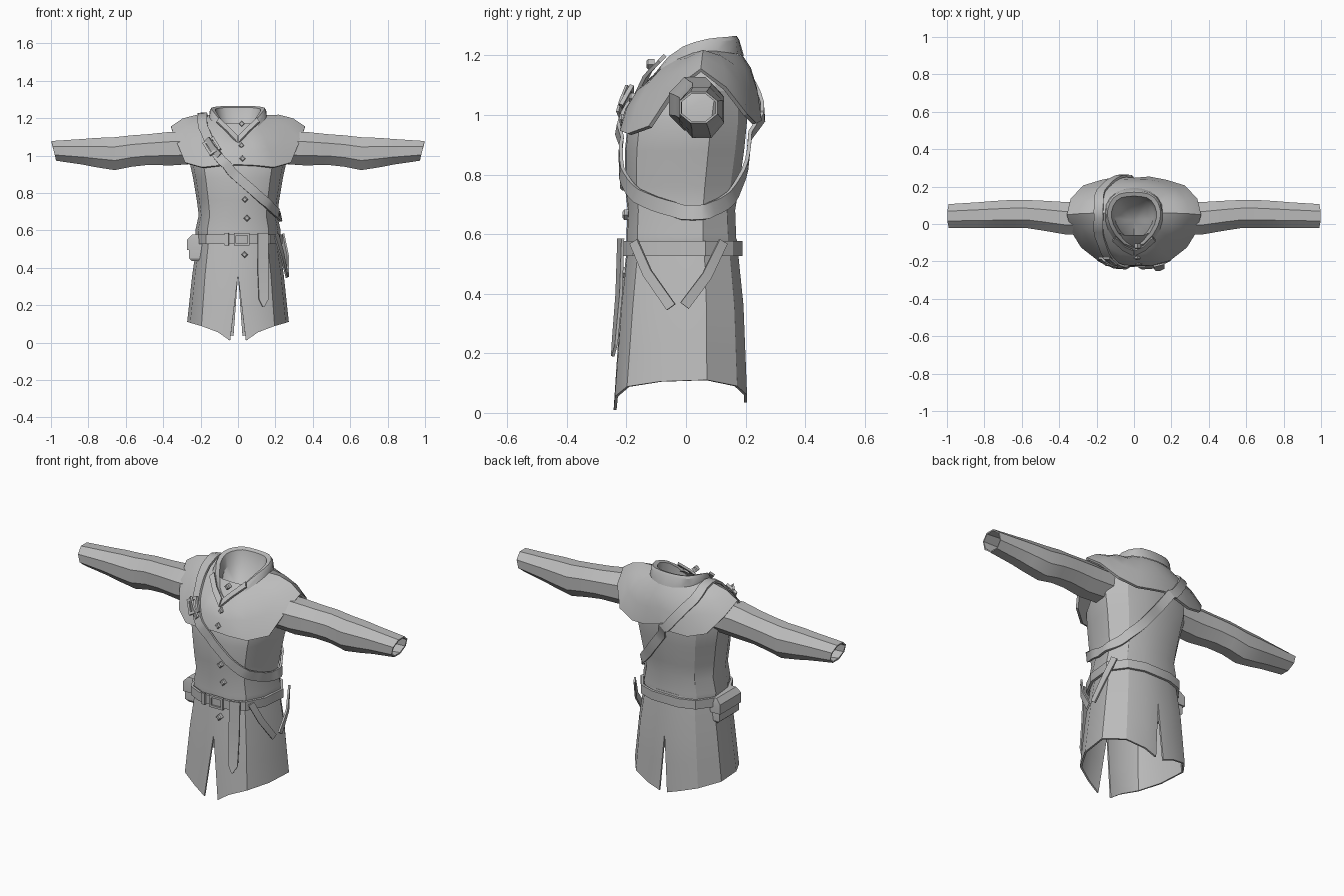
import bpy, bmesh, math
from mathutils import Vector
from mathutils.bvhtree import BVHTree

if "Cube" in bpy.data.objects:
    bpy.data.objects.remove(bpy.data.objects["Cube"])

cloth = bpy.data.materials.new("grey_cloth")
cloth.diffuse_color = (0.5, 0.5, 0.5, 1)
cloth.use_nodes = True
cloth.node_tree.nodes["Principled BSDF"].inputs["Base Color"].default_value = cloth.diffuse_color


def loft(name, rings, closed=True, loop=False, cap=None, thick=0.0, mirror=False):
    """Skin a list of equal-length point rings."""
    bm = bmesh.new()
    vs = [[bm.verts.new(p) for p in r] for r in rings]
    n = len(rings[0])
    pairs = list(zip(vs, vs[1:])) + ([(vs[-1], vs[0])] if loop else [])
    for a, b in pairs:
        for i in range(n if closed else n - 1):
            j = (i + 1) % n
            bm.faces.new((a[i], a[j], b[j], b[i]))
    if cap:
        c = bm.verts.new(cap)
        for i in range(n):
            bm.faces.new((vs[-1][i], vs[-1][(i + 1) % n], c))
    bmesh.ops.recalc_face_normals(bm, faces=bm.faces)
    me = bpy.data.meshes.new(name)
    bm.to_mesh(me)
    bm.free()
    ob = bpy.data.objects.new(name, me)
    bpy.context.collection.objects.link(ob)
    me.materials.append(cloth)
    if mirror:
        ob.modifiers.new("mirror", 'MIRROR')
    if thick:
        s = ob.modifiers.new("thickness", 'SOLIDIFY')
        s.thickness, s.offset = thick, 0
    return ob


def full(half):
    """Complete a half ring (front to back, x >= 0) with its mirror image."""
    return half + [(-x, y, z) for x, y, z in half[-2:0:-1]]


SECTION = [(0, -1), (.4, -.98), (.72, -.8), (.94, -.3), (1, .4), (.72, .85), (.35, 1), (0, 1)]


def body_half(z, rx, yf, yb):
    c, r = (yf + yb) / 2, (yb - yf) / 2
    return [(x * rx, c + y * r, z) for x, y in SECTION]


# Torso
torso = loft("tunic_torso", [full(body_half(*r)) for r in (
    (.575, .226, -.2, .168), (.6, .228, -.2, .168), (.68, .21, -.196, .165), (.76, .22, -.205, .178),
    (.88, .24, -.205, .195), (.98, .262, -.195, .205), (1.08, .24, -.14, .2), (1.17, .14, -.06, .17))])

# Skirt, slit at front and back, hem lower at the slits
HEM = [.01, .055, .088, .105, .11, .09, .06, .035]
top = body_half(.585, .207, -.19, .165)
mid = body_half(.36, .24, -.215, .188)
hem = [(x, y, HEM[i]) for i, (x, y, z) in enumerate(body_half(0, .267, -.238, .2))]
hem[0] = (.042, hem[0][1], HEM[0])
hem[-1] = (.024, hem[-1][1], HEM[-1])
low = [tuple((a + b) / 2 for a, b in zip(p, q)) for p, q in zip(mid, hem)]
loft("skirt", [top, mid, low, hem], closed=False, thick=.01, mirror=True)

# Shoulder mantle, arched over the arms
NECK = [(0, -.135, 1.08), (.05, -.12, 1.11), (.1, -.08, 1.15), (.13, -.03, 1.18), (.145, .02, 1.2),
        (.145, .06, 1.21), (.14, .1, 1.21), (.12, .135, 1.205), (.085, .165, 1.2), (.04, .18, 1.195),
        (0, .185, 1.195)]
EDGE = [(0, -.215, .95), (.1, -.215, .945), (.19, -.19, .935), (.28, -.12, .96), (.33, -.04, 1.08),
        (.355, .05, 1.15), (.335, .13, 1.09), (.27, .2, 1.0), (.17, .23, .97), (.08, .247, .98),
        (0, .24, 1.0)]


def mantle_ring(t):
    out = []
    for a, b in zip(NECK, EDGE):
        a, b = Vector(a), Vector(b)
        p = a.lerp(b, t)
        radial = Vector((b.x, b.y, 0)).normalized()
        p += (radial * .012 + Vector((0, 0, .024))) * math.sin(math.pi * t)
        p.x = p.x if a.x else 0
        out.append(tuple(p))
    return full(out)


mantle = loft("shoulder_mantle", [mantle_ring(t) for t in (0, .3, .65, 1)], thick=.014)

# Collar: outer leaf, rolled top, inner wall with closed bottom
TOP = [(0, -.125, 1.1), (.055, -.105, 1.14), (.1, -.06, 1.195), (.128, -.01, 1.23), (.14, .03, 1.245),
       (.142, .07, 1.255), (.13, .11, 1.26), (.11, .14, 1.262), (.08, .16, 1.265), (.04, .168, 1.265),
       (0, .17, 1.265)]


def shrink(pts, k, dz):
    return [(x * k, .03 + (y - .03) * k, z + dz) for x, y, z in pts]


loft("collar", [full(r) for r in (shrink(NECK, 1.06, .004), shrink(TOP, 1.06, -.012), TOP,
                                  shrink(TOP, .85, -.008), shrink(TOP, .74, -.07))], cap=(0, .02, 1.06))
# Collar opening lapels
for s, n in ((1, "left"), (-1, "right")):
    loft("collar_lapel_" + n, [[(s * .004, -.168, 1.068), (s * .06, -.14, 1.128), (s * .115, -.09, 1.18)],
                               [(s * .004, -.14, 1.105), (s * .05, -.118, 1.15), (s * .1, -.07, 1.2)]],
         closed=False, thick=.012)

# Sleeves: x, y centre, z centre, y radius, z radius
SLEEVE = [(.2, .03, 1.04, .085, .08), (.36, .03, 1.037, .085, .088), (.48, .044, 1.032, .078, .08),
          (.57, .053, 1.024, .073, .082), (.66, .053, 1.01, .073, .086), (.76, .05, 1.016, .07, .076),
          (.83, .048, 1.02, .066, .066), (.985, .042, 1.025, .062, .05)]
for s, n in ((1, "left"), (-1, "right")):
    rings = []
    for x, yc, zc, ry, rz in SLEEVE:
        ring = []
        for i in range(8):
            a = math.pi * (i + .5) / 4
            tilt = .014 * math.sin(a) if x > .9 else 0
            ring.append((s * (x + tilt), yc + 1.06 * ry * math.cos(a), zc + 1.06 * rz * math.sin(a)))
        rings.append(ring)
    loft("sleeve_" + n, rings, thick=.008)


def surface(*obs):
    v, f = [], []
    for o in obs:
        k = len(v)
        v += [p.co.copy() for p in o.data.vertices]
        f += [[i + k for i in p.vertices] for p in o.data.polygons]
    return BVHTree.FromPolygons(v, f)


body = surface(torso, mantle)


def outward(p, n):
    return n if n.dot(p - Vector((0, .02, .85))) > 0 else -n


def strap(name, pts, width, closed=False, snap=None, steps=1, thick=.01):
    """Flat ribbon along a path, optionally laid on the body."""
    pts = [Vector(p) for p in pts]
    n = len(pts)
    if steps > 1:
        path = []
        for i in range(n):
            a, b, c, d = (pts[(i + k) % n] for k in (-1, 0, 1, 2))
            for j in range(steps):
                t = j / steps
                path.append(.5 * (2 * b + (c - a) * t + (2 * a - 5 * b + 4 * c - d) * t * t
                                  + (3 * b - a - 3 * c + d) * t ** 3))
        pts, n = path, len(path)
    norms = [Vector((p.x, p.y + .02, 0)).normalized() for p in pts]
    if snap:
        for i, p in enumerate(pts):
            q, nn, _, _ = snap.find_nearest(p)
            norms[i] = outward(q, nn)
            pts[i] = q + norms[i] * .015
        norms = [(norms[i - 1] + norms[i] + norms[(i + 1) % n]).normalized() for i in range(n)]
    left, right = [], []
    for i, p in enumerate(pts):
        prev = pts[i - 1] if closed or i else p
        nxt = pts[(i + 1) % n] if closed or i < n - 1 else p
        side = (nxt - prev).cross(norms[i]).normalized() * width / 2
        left.append(p + side)
        right.append(p - side)
    return loft(name, [left, right], closed=closed, thick=thick)


def frame(name, centre, w, h, turn=0, lean=0, bar=.012):
    """Rectangular buckle frame facing the front."""
    def rect(k, y):
        return [(sx * (w / 2 - k), y, sz * (h / 2 - k)) for sx, sz in ((1, 1), (-1, 1), (-1, -1), (1, -1))]
    ob = loft(name, [rect(0, -.007), rect(0, .007), rect(bar, .007), rect(bar, -.007)], loop=True)
    ob.location, ob.rotation_euler = centre, (lean, turn, 0)


# Shoulder strap across chest and back, with buckle
strap("shoulder_strap", [(-.19, .03, 1.22), (-.19, -.08, 1.16), (-.14, -.19, 1.05), (-.06, -.22, .94),
                         (.06, -.22, .83), (.16, -.19, .745), (.225, -.08, .69), (.235, .05, .675),
                         (.19, .14, .705), (.1, .2, .8), (0, .235, .93), (-.1, .25, 1.06),
                         (-.175, .18, 1.16)], .05, closed=True, snap=body, steps=4, thick=.012)
frame("shoulder_strap_buckle", (-.14, -.2, 1.05), .07, .085, turn=-.55, lean=-.45, bar=.014)
strap("shoulder_strap_tab", [(-.165, -.19, 1.09), (-.135, -.212, 1.04), (-.1, -.225, 1.0)], .035)

# Waist belt with buckle
loft("waist_belt", [full(body_half(z, .232, -.213, .182)) for z in (.527, .577)], thick=.014)
frame("belt_buckle", (.02, -.222, .552), .085, .066)
strap("belt_keeper", [(-.06, -.222, .585), (-.06, -.222, .52)], .022)
# Hanging belt end, pointed
loft("belt_tail", [[(.105, -.226, .585), (.162, -.212, .585)], [(.105, -.232, .4), (.162, -.218, .4)],
                   [(.112, -.245, .23), (.162, -.234, .23)], [(.132, -.247, .19), (.14, -.245, .19)]],
     closed=False, thick=.01)
# Hip hanger straps
strap("hip_hanger_front", [(.205, -.175, .575), (.236, -.13, .47), (.262, -.05, .355)], .034)
strap("hip_hanger_back", [(.235, .125, .575), (.262, .07, .46), (.268, -.005, .36)], .034)

# Hip pouch with flap
def slab(name, rows):
    loft(name, [[(x0, y0, z), (x1, y0, z), (x1, y1, z), (x0, y1, z)] for z, x0, x1, y0, y1 in rows],
         cap=None)
    me = bpy.data.objects[name].data
    bm = bmesh.new()
    bm.from_mesh(me)
    bmesh.ops.holes_fill(bm, edges=[e for e in bm.edges if e.is_boundary])
    bmesh.ops.recalc_face_normals(bm, faces=bm.faces)
    bm.to_mesh(me)
    bm.free()


slab("hip_pouch", [(.435, -.245, -.2, -.09, .065), (.45, -.262, -.2, -.1, .075),
                   (.535, -.262, -.19, -.1, .075), (.565, -.24, -.19, -.09, .065)])
slab("pouch_flap", [(.495, -.272, -.2, -.107, .082), (.55, -.272, -.2, -.107, .082),
                    (.578, -.245, -.2, -.1, .075)])

# Diamond buttons down the front
skirt_y = {.47: -.212}
for i, (x, z) in enumerate(((.02, 1.17), (.018, 1.055), (.025, .985), (.037, .765), (.048, .665), (.035, .47))):
    hit = body.ray_cast(Vector((x, -1, z)), Vector((0, 1, 0)))[0]
    y = skirt_y.get(z, hit.y if hit and z < 1.1 else -.115)
    r = .018
    rings = [[(x + k * r, y + dy, z), (x, y + dy, z + k * r), (x - k * r, y + dy, z), (x, y + dy, z - k * r)]
             for k, dy in ((1, .01), (1, -.012), (.6, -.018))]
    loft("button_%d" % (i + 1), rings, cap=(x, y - .018, z))

# Apply modifiers and shade
bpy.ops.object.select_all(action='SELECT')
bpy.context.view_layer.objects.active = torso
bpy.ops.object.convert(target='MESH')
bpy.ops.object.shade_smooth_by_angle(angle=math.radians(28))
